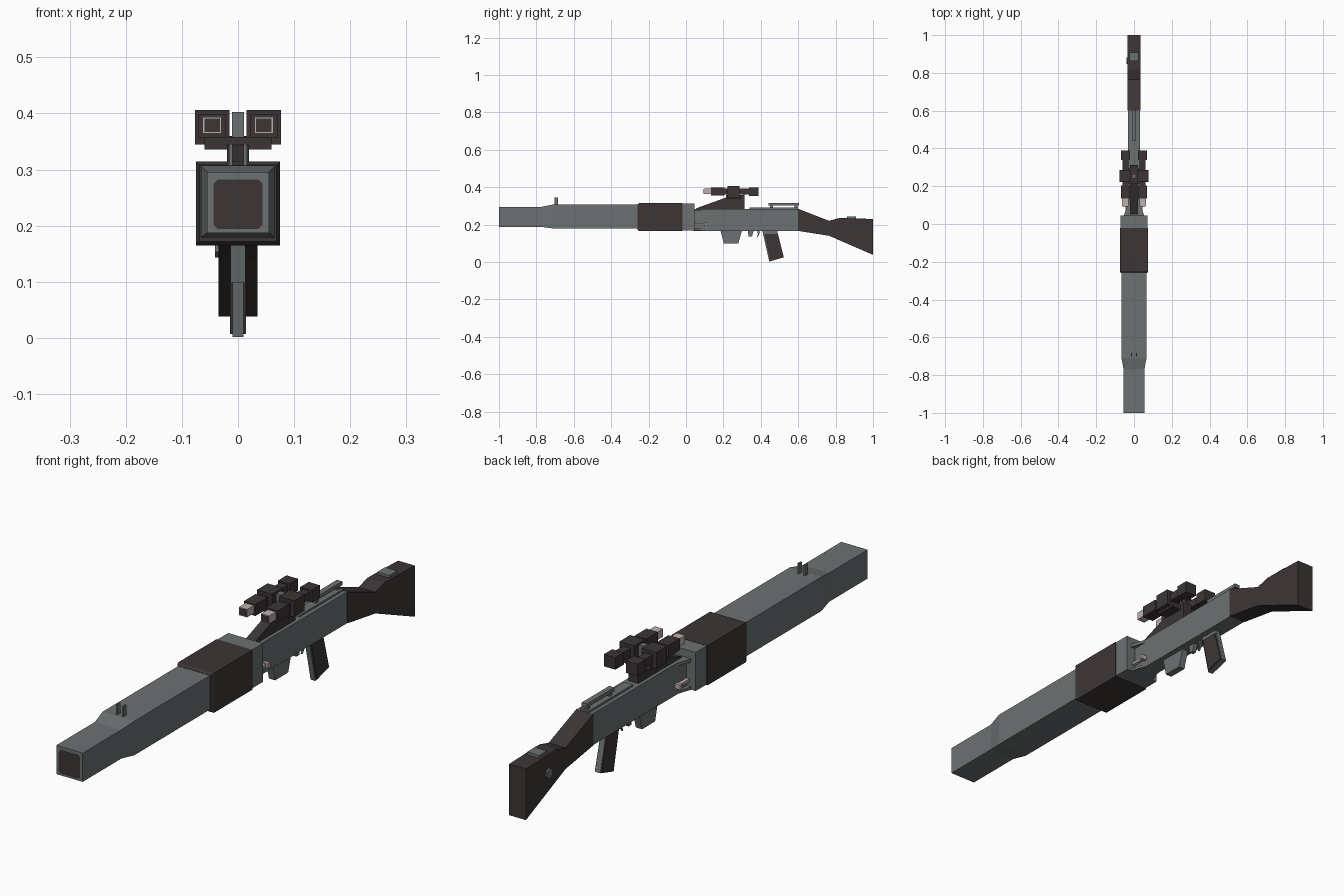
import bpy, bmesh, math

if "Cube" in bpy.data.objects:
    bpy.data.objects.remove(bpy.data.objects["Cube"])


def material(name, rgb):
    m = bpy.data.materials.new(name)
    m.diffuse_color = (*rgb, 1)
    m.use_nodes = True
    m.node_tree.nodes["Principled BSDF"].inputs["Base Color"].default_value = m.diffuse_color
    return m


GREY = material("gunmetal grey", (0.15, 0.165, 0.17))
DARK = material("dark brown", (0.046, 0.036, 0.036))
PALE = material("pale rose grey", (0.52, 0.43, 0.43))


def finish(bm, name, mat):
    bmesh.ops.recalc_face_normals(bm, faces=bm.faces)
    me = bpy.data.meshes.new(name)
    bm.to_mesh(me)
    bm.free()
    ob = bpy.data.objects.new(name, me)
    bpy.context.collection.objects.link(ob)
    me.materials.append(mat)
    return ob


def box(name, mat, x, y, z):
    return profile(name, mat, [(y[0], z[0]), (y[1], z[0]), (y[1], z[1]), (y[0], z[1])], *x)


def extrude(name, mat, points, move):
    bm = bmesh.new()
    face = bm.faces.new([bm.verts.new(p) for p in points])
    new = bmesh.ops.extrude_face_region(bm, geom=[face])["geom"]
    bmesh.ops.translate(bm, vec=move, verts=[v for v in new if isinstance(v, bmesh.types.BMVert)])
    # the first face is kept as the near cap
    if face.is_valid is False:
        bm.faces.new([v for v in bm.verts][:len(points)])
    return finish(bm, name, mat)


def profile(name, mat, pts, x0, x1):
    """Side outline in (y, z) extruded across x."""
    return extrude(name, mat, [(x0, y, z) for y, z in pts], (x1 - x0, 0, 0))


def plan(name, mat, pts, z0, z1):
    """Top outline in (x, y) extruded upward."""
    return extrude(name, mat, [(x, y, z0) for x, y in pts], (0, 0, z1 - z0))


def loft(name, mat, sections):
    """Rectangular sections (y, half width, low z, high z) joined lengthwise."""
    bm = bmesh.new()
    rings = [[bm.verts.new(p) for p in ((-w, y, a), (w, y, a), (w, y, b), (-w, y, b))]
             for y, w, a, b in sections]
    for r, s in zip(rings, rings[1:]):
        for i in range(4):
            j = (i + 1) % 4
            bm.faces.new((r[i], r[j], s[j], s[i]))
    bm.faces.new(rings[0])
    bm.faces.new(rings[-1])
    return finish(bm, name, mat)


# Barrel, bore and sleeve
loft("barrel", GREY, [(-1, 0.055, 0.187, 0.295), (-0.77, 0.055, 0.187, 0.295),
                      (-0.71, 0.066, 0.179, 0.307), (-0.24, 0.066, 0.179, 0.307)])
h, c, mid = 0.044, 0.008, 0.238
octagon = [(-h + c, -h), (h - c, -h), (h, -h + c), (h, h - c),
           (h - c, h), (-h + c, h), (-h, h - c), (-h, -h + c)]
extrude("bore_plate", DARK, [(x, -1.001, mid + z) for x, z in octagon], (0, 0.003, 0))
loft("sleeve", DARK, [(-0.26, 0.069, 0.172, 0.308), (-0.25, 0.075, 0.165, 0.314),
                      (-0.02, 0.075, 0.165, 0.314)])
loft("sleeve_end", GREY, [(-0.02, 0.072, 0.168, 0.313), (0.045, 0.072, 0.168, 0.313)])

# Front sight posts
for s in (-1, 1):
    box("front_sight_post", GREY, (s * 0.013 - 0.003, s * 0.013 + 0.003),
        (-0.702, -0.684), (0.3, 0.346))

# Receiver with triangular wings behind the sleeve
box("receiver", GREY, (-0.033, 0.033), (0.04, 0.6), (0.166, 0.284))
for z0, z1 in ((0.168, 0.178), (0.272, 0.284)):
    plan("receiver_wing", GREY, [(-0.055, 0.04), (0.055, 0.04), (0.033, 0.105), (-0.033, 0.105)], z0, z1)
for s in (-1, 1):
    a, b = sorted((s * 0.033, s * 0.046))
    box("lever", PALE, (a, b), (0.045, 0.105), (0.197, 0.207))
    a, b = sorted((s * 0.033, s * 0.055))
    box("lever_knob", PALE, (a, b), (0.1, 0.113), (0.193, 0.211))

# Top rail and rear bar
box("top_rail", GREY, (-0.018, 0.018), (0.34, 0.6), (0.28, 0.291))
box("rear_bar", GREY, (-0.011, 0.011), (0.44, 0.603), (0.302, 0.316))
for y in (0.45, 0.58):
    box("rear_bar_post", GREY, (-0.008, 0.008), (y, y + 0.015), (0.288, 0.304))

# Magazine, trigger and guard
profile("magazine", GREY, [(0.184, 0.17), (0.3, 0.17), (0.279, 0.098), (0.202, 0.098)], -0.013, 0.013)
profile("guard_front", GREY, [(0.33, 0.17), (0.362, 0.17), (0.352, 0.135), (0.335, 0.135)], -0.008, 0.008)
profile("trigger", GREY, [(0.382, 0.17), (0.394, 0.17), (0.391, 0.145), (0.378, 0.126), (0.384, 0.147)],
        -0.004, 0.004)

# Grip with a metal core and dark side plates
profile("grip_core", GREY, [(0.408, 0.168), (0.487, 0.168), (0.523, 0.025), (0.445, 0.002)], -0.01, 0.01)
for s in (-1, 1):
    a, b = sorted((s * 0.01, s * 0.014))
    profile("grip_plate", DARK, [(0.418, 0.15), (0.488, 0.15), (0.521, 0.026), (0.449, 0.007)], a, b)

# Stock, top plate and side disc
profile("stock", DARK, [(0.6, 0.284), (0.765, 0.22), (0.82, 0.235), (1, 0.23),
                        (1, 0.038), (0.765, 0.14), (0.6, 0.166)], -0.035, 0.035)
box("stock_plate", GREY, (-0.025, 0.025), (0.862, 0.908), (0.228, 0.243))
hexagon = [(-0.036, 0.865 + 0.02 * math.cos(i * math.pi / 3 + 0.52),
            0.163 + 0.02 * math.sin(i * math.pi / 3 + 0.52)) for i in range(6)]
extrude("stock_disc", GREY, [(-0.041, y, z) for x, y, z in hexagon], (0.008, 0, 0))

# Scope mount
profile("scope_mount", DARK, [(0.05, 0.28), (0.055, 0.287), (0.21, 0.343), (0.312, 0.36),
                              (0.312, 0.28)], -0.02, 0.02)
box("scope_bridge", DARK, (-0.06, 0.06), (0.215, 0.295), (0.336, 0.358))
box("scope_knob", GREY, (-0.011, 0.011), (0.24, 0.265), (0.355, 0.403))


# Twin scope tubes
def tube(name, mat, x, half, y, z):
    box(name, mat, (x - half, x + half), y, z)


for x in (-0.046, 0.046):
    tube("scope_lens_hood", PALE, x, 0.017, (0.095, 0.137), (0.364, 0.394))
    tube("scope_lens", DARK, x, 0.014, (0.0935, 0.097), (0.367, 0.391))
    tube("scope_front_tube", DARK, x, 0.024, (0.135, 0.205), (0.356, 0.399))
    tube("scope_body", DARK, x, 0.016, (0.2, 0.345), (0.362, 0.393))
    tube("scope_block", DARK, x, 0.031, (0.222, 0.286), (0.345, 0.406))
    tube("scope_eyepiece", DARK, x, 0.024, (0.338, 0.388), (0.354, 0.399))
